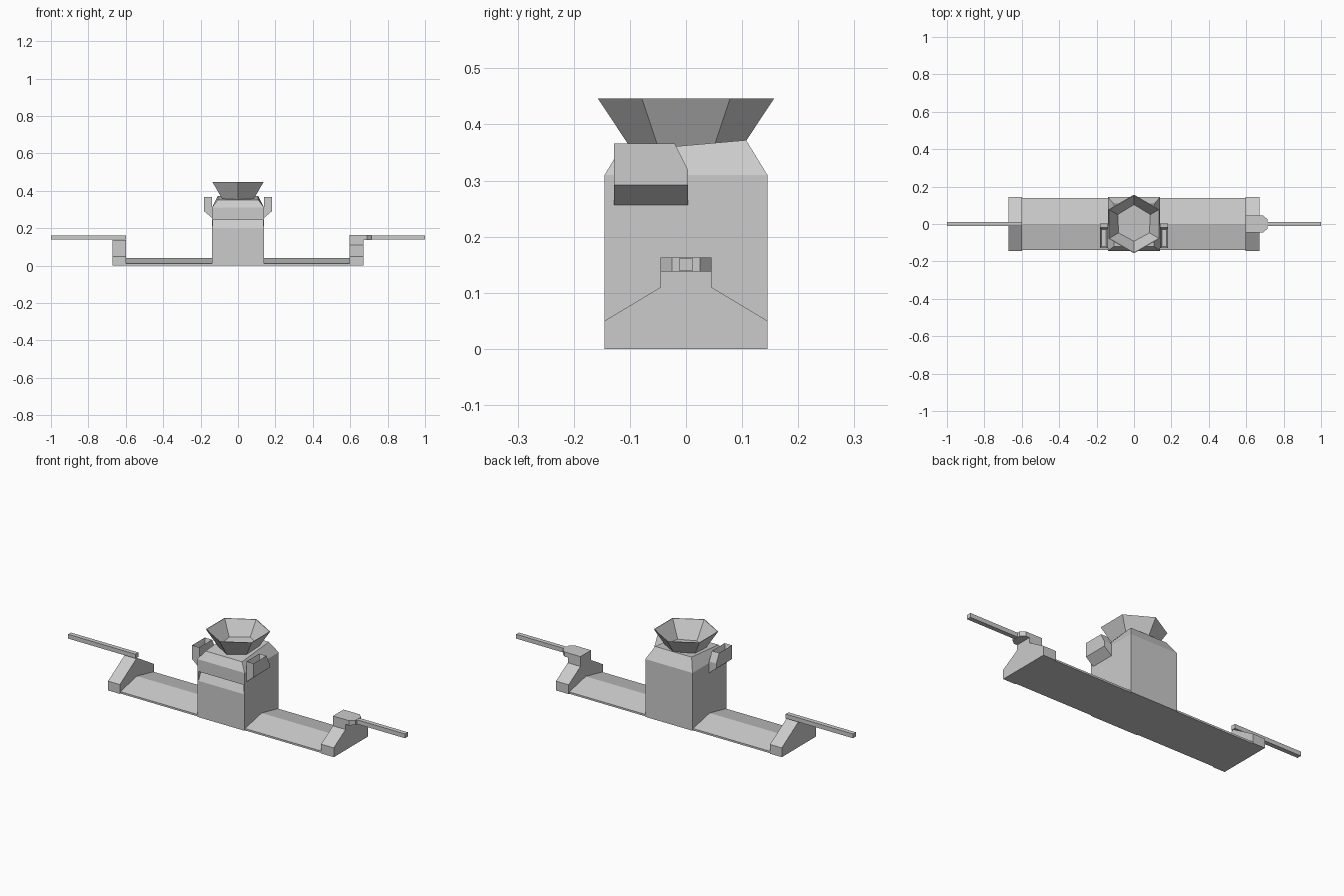
import bpy, bmesh
from math import radians, sin, cos
from mathutils import Vector

cube = bpy.data.objects.get("Cube")
if cube:
    bpy.data.objects.remove(cube, do_unlink=True)

grey = bpy.data.materials.new("plain grey")
grey.use_nodes = True
grey.diffuse_color = (0.6, 0.6, 0.6, 1)
grey.node_tree.nodes["Principled BSDF"].inputs["Base Color"].default_value = grey.diffuse_color


def finish(name, bm):
    bmesh.ops.recalc_face_normals(bm, faces=bm.faces)
    mesh = bpy.data.meshes.new(name)
    bm.to_mesh(mesh)
    bm.free()
    mesh.materials.append(grey)
    obj = bpy.data.objects.new(name, mesh)
    bpy.context.collection.objects.link(obj)
    return obj


def loft(name, rings, caps=True, closed=False):
    """Skin a stack of rings that share a vertex count."""
    bm = bmesh.new()
    loops = [[bm.verts.new(p) for p in ring] for ring in rings]
    pairs = list(zip(loops, loops[1:]))
    if closed:
        pairs.append((loops[-1], loops[0]))
    for a, b in pairs:
        for i in range(len(a)):
            j = (i + 1) % len(a)
            bm.faces.new((a[i], a[j], b[j], b[i]))
    if caps:
        bm.faces.new(loops[0])
        bm.faces.new(loops[-1])
    return finish(name, bm)


def prism_x(name, profile, x0, x1):
    """Extrude a (y, z) profile along x."""
    return loft(name, [[(x, y, z) for y, z in profile] for x in (x0, x1)])


def prism_z(name, outline, z0, z1):
    """Extrude an (x, y) outline along z."""
    return loft(name, [[(x, y, z) for x, y in outline] for z in (z0, z1)])


def mirrored(half):
    """Complete a profile whose points run up the +y side."""
    return half + [(-y, z) for y, z in reversed(half) if y]


def rect(x, y0, y1, z0, z1):
    return [(-x, y0, z0), (x, y0, z0), (x, y1, z1), (-x, y1, z1)]


# Long ridged base
prism_x("base_deck", mirrored([(0.14, 0), (0.14, 0.01), (0, 0.04)]), -0.6, 0.6)

# Central body with a tapered, slightly tilted top
body = loft("body", [rect(0.14, -0.145, 0.145, 0, 0),
                     rect(0.14, -0.145, 0.145, 0.31, 0.31),
                     rect(0.108, -0.12, 0.107, 0.352, 0.372)])

# Wedge-shaped slot in the front
cutter = prism_x("slot_cutter", [(-0.16, 0.165), (-0.12, 0.245), (-0.16, 0.245)], -0.133, 0.133)
cutter.hide_render = True
cut = body.modifiers.new("slot", 'BOOLEAN')
cut.operation = 'DIFFERENCE'
cut.solver = 'EXACT'
cut.object = cutter
bpy.context.view_layer.objects.active = body
bpy.ops.object.modifier_apply(modifier=cut.name)
bpy.data.objects.remove(cutter, do_unlink=True)


# Open hexagonal funnel on top
def hexagon(r, z):
    return [(r * cos(radians(a)), r * sin(radians(a)), z) for a in range(30, 390, 60)]


loft("funnel", [hexagon(0.092, 0.348), hexagon(0.157, 0.446),
                hexagon(0.153, 0.446), hexagon(0.088, 0.348)], caps=False, closed=True)

# Side pods with a sunken top and an inward-sloping underside
for side, label in ((1, "left"), (-1, "right")):
    bm = bmesh.new()
    inner, outer = 0.14 * side, 0.183 * side
    rows = []
    for x, low in ((inner, 0.256), (outer, 0.292)):
        profile = [(-0.128, low), (0.004, low), (0.004, 0.318), (-0.02, 0.366), (-0.128, 0.366)]
        rows.append([bm.verts.new((x, y, z)) for y, z in profile])
    for row in rows:
        bm.faces.new(row)
    for i in range(5):
        j = (i + 1) % 5
        bm.faces.new((rows[0][i], rows[0][j], rows[1][j], rows[1][i]))
    bmesh.ops.recalc_face_normals(bm, faces=bm.faces)
    top = max(bm.faces, key=lambda f: f.calc_center_median().z)
    bmesh.ops.inset_region(bm, faces=[top], thickness=0.012)
    bmesh.ops.translate(bm, verts=top.verts, vec=Vector((0, 0, -0.03)))
    finish(label + "_pod", bm)

# End supports: one flat-topped, one gabled
prism_x("left_support", mirrored([(0.145, 0), (0.145, 0.05), (0.045, 0.11), (0.045, 0.163)]),
        0.595, 0.67)
prism_x("right_support", mirrored([(0.145, 0), (0.145, 0.05), (0, 0.138)]), -0.67, -0.6)

# Chamfered tab beyond the flat-topped support
prism_z("left_tab", [(0.66, -0.045), (0.69, -0.045), (0.714, -0.025),
                     (0.714, 0.025), (0.69, 0.045), (0.66, 0.045)], 0.138, 0.163)

# Slim outer rods
rod = [(-0.012, 0.139), (0.012, 0.139), (0.012, 0.162), (-0.012, 0.162)]
prism_x("left_rod", rod, 0.7, 1.0)
prism_x("right_rod", rod, -1.0, -0.6)
